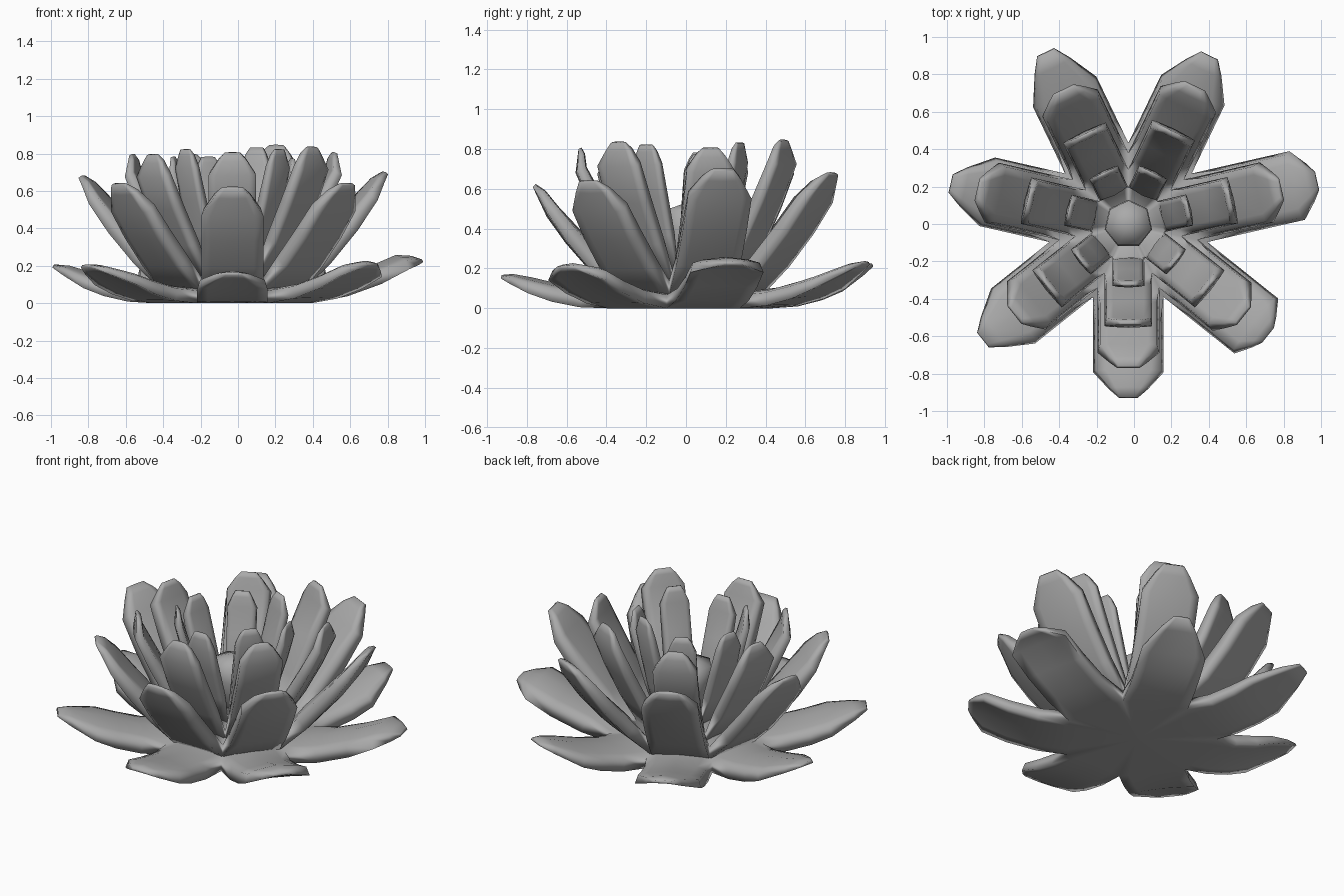
import bpy, bmesh, math
from mathutils import Vector

cube = bpy.data.objects.get("Cube")
if cube:
    bpy.data.objects.remove(cube, do_unlink=True)

COUNT = 7
HALF = math.pi / COUNT
CENTRE = Vector((-0.03, 0, 0))
ACROSS = (-1, -0.7, 0, 0.7, 1)

grey = bpy.data.materials.new("petal grey")
grey.use_nodes = True
colour = (0.4, 0.4, 0.4, 1)
grey.diffuse_color = colour
grey.node_tree.nodes["Principled BSDF"].inputs["Base Color"].default_value = colour


def finish(name, bm):
    """Turn a bmesh into a smooth grey object."""
    mesh = bpy.data.meshes.new(name)
    bmesh.ops.remove_doubles(bm, verts=bm.verts, dist=0.001)
    bmesh.ops.recalc_face_normals(bm, faces=bm.faces)
    bm.to_mesh(mesh)
    bm.free()
    mesh.materials.append(grey)
    obj = bpy.data.objects.new(name, mesh)
    obj.location = CENTRE
    bpy.context.collection.objects.link(obj)
    bpy.ops.object.select_all(action='DESELECT')
    obj.select_set(True)
    bpy.context.view_layer.objects.active = obj
    bpy.ops.object.shade_smooth_by_angle(angle=math.radians(110))


def petal_ring(name, base_z, width, thick, cup, tip_width, shoulders, tips):
    """Seven thick petals, each with its own shoulder and tip (radius, height)."""
    bm = bmesh.new()
    inner = width / math.tan(HALF)
    for k, ((sr, sz), (tr, tz)) in enumerate(zip(shoulders, tips)):
        turn = -math.pi / 2 + k * 2 * HALF
        out = Vector((math.cos(turn), math.sin(turn), 0))
        side = Vector((-out.y, out.x, 0))
        slope = math.atan2(sz - base_z, sr - inner)
        fold = Vector((-math.sin(slope), math.cos(slope)))
        # rows: radius, height, half width, edge cupping, thickness, lift direction
        rows = [(inner, base_z, width, 0, thick, Vector((0, 1)))]
        for t, fat in ((0.35, 1), (0.7, 0.95), (1, 0.75)):
            bulge = 0.06 * math.sin(math.pi * t) * (sr - inner)
            rows.append((inner + (sr - inner) * t - fold.x * bulge,
                         base_z + (sz - base_z) * t - fold.y * bulge,
                         width, cup * t, thick * fat, fold))
        rows.append((sr + (tr - sr) * 0.65, sz + (tz - sz) * 0.65,
                     width * 0.4 + tip_width * 0.6, cup * 0.5, thick * 0.5, fold))
        rows.append((tr, tz, tip_width, 0, thick * 0.2, fold))

        # Closed loop of points round each row: underside, then narrower upper side
        loops = []
        for n, (r, z, w, c, fat, lift) in enumerate(rows):
            under, upper = [], []
            inset = 0.92 if n else 1
            for u in ACROSS:
                crown = 0.75 + 0.25 * (1 - u * u)
                for line, height, span in ((under, c * u * u, w),
                                           (upper, c * u * u + fat * crown, w * inset)):
                    p = out * (r + lift.x * height) + side * (span * u)
                    p.z = z + lift.y * height
                    line.append(bm.verts.new(p))
            loops.append(under + upper[::-1])
        size = len(loops[0])
        for a, b in zip(loops, loops[1:]):
            for i in range(size):
                j = (i + 1) % size
                bm.faces.new((a[i], b[i], b[j], a[j]))
        bm.faces.new(loops[-1])

        # Wedge of the solid disc that joins the petals
        low = bm.verts.new((0, 0, base_z))
        high = bm.verts.new((0, 0, base_z + thick))
        half = len(ACROSS)
        for i in range(half - 1):
            bm.faces.new((low, loops[0][i], loops[0][i + 1]))
            bm.faces.new((high, loops[0][half + i], loops[0][half + i + 1]))
    finish(name, bm)


# Low outer ring, almost flat, with drooping edges
petal_ring("outer_petals", 0, 0.188, 0.09, -0.015, 0.05,
           [(0.79, 0.09), (0.87, 0.155), (0.92, 0.195), (0.79, 0.11),
            (0.78, 0.1), (0.77, 0.095), (0.785, 0.11)],
           [(0.93, 0.15), (0.955, 0.2), (1.035, 0.22), (1.0, 0.22),
            (1.02, 0.21), (0.975, 0.19), (0.995, 0.19)])


def upright_ring(name, base_z, width, thick, cup, tip_width, lean, drop, tips):
    """A ring whose shoulders sit a fixed step in and down from the tips."""
    petal_ring(name, base_z, width, thick, cup, tip_width,
               [(r - lean, z - drop) for r, z in tips], tips)


# Three steeper rings stacked inside it
upright_ring("middle_petals", 0.06, 0.165, 0.105, 0.015, 0.06, 0.07, 0.15,
             [(0.77, 0.61), (0.79, 0.63), (0.84, 0.69), (0.82, 0.67),
              (0.80, 0.66), (0.83, 0.67), (0.78, 0.63)])
upright_ring("inner_petals", 0.12, 0.127, 0.085, 0.01, 0.045, -0.015, 0.12,
             [(0.54, 0.8), (0.55, 0.83), (0.565, 0.8), (0.55, 0.84),
              (0.535, 0.79), (0.555, 0.79), (0.55, 0.79)])
upright_ring("heart_petals", 0.18, 0.085, 0.065, 0.01, 0.04, -0.01, 0.1,
             [(0.33, 0.78), (0.325, 0.82), (0.335, 0.77), (0.305, 0.83),
              (0.305, 0.78), (0.33, 0.78), (0.325, 0.82)])

# Seven-sided bud in the centre, closed by a low cone
bm = bmesh.new()
levels = []
for r, z in ((0.11, 0.18), (0.13, 0.4), (0.125, 0.49)):
    levels.append([bm.verts.new((r * math.cos(a), r * math.sin(a), z))
                   for a in (math.pi / 2 + k * 2 * HALF for k in range(COUNT))])
peak = bm.verts.new((0, 0, 0.53))
for k in range(COUNT):
    n = (k + 1) % COUNT
    for a, b in zip(levels, levels[1:]):
        bm.faces.new((a[k], a[n], b[n], b[k]))
    bm.faces.new((levels[-1][k], levels[-1][n], peak))
bm.faces.new(levels[0])
finish("bud", bm)
